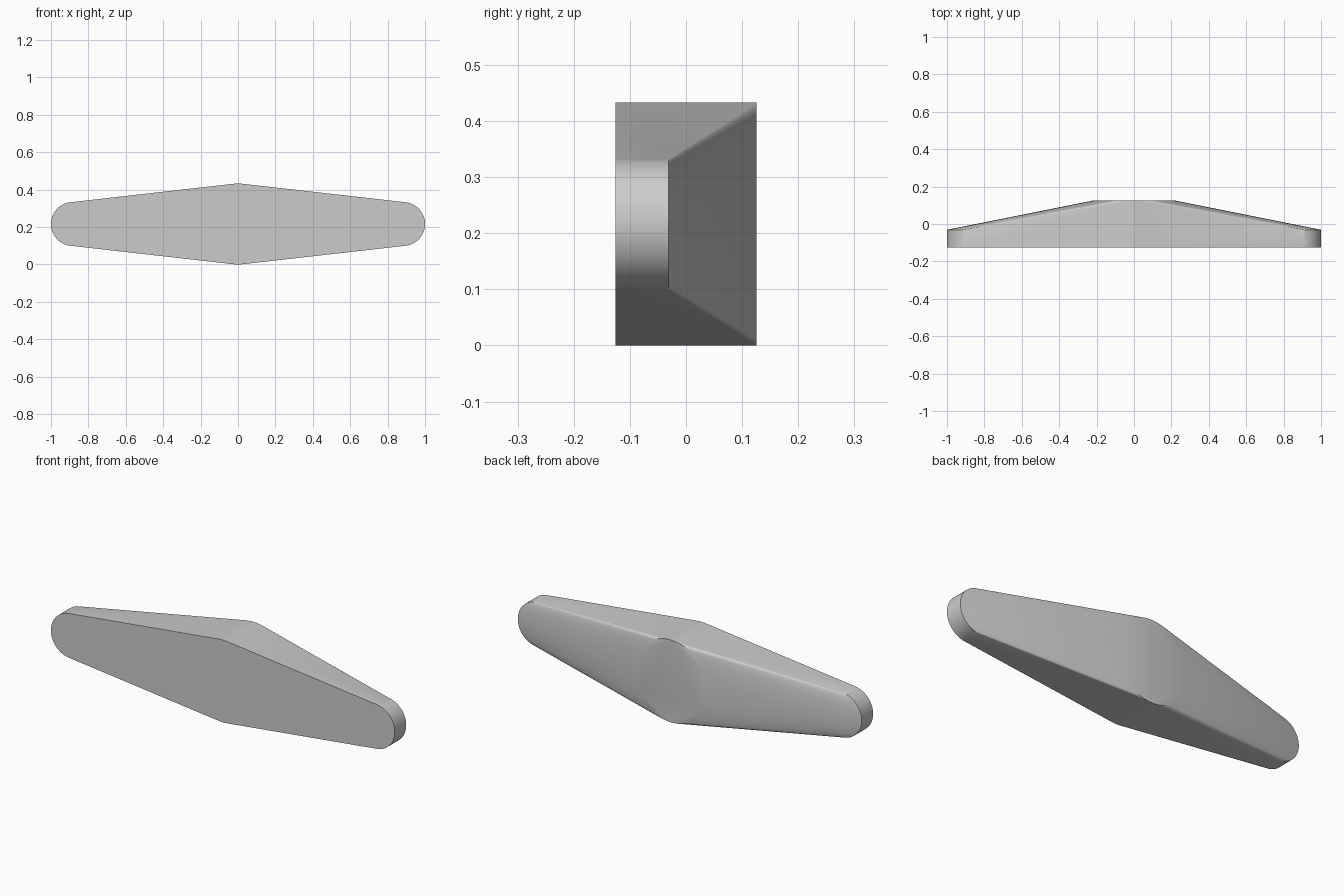
import bpy, bmesh, math

cube = bpy.data.objects.get("Cube")
if cube:
    bpy.data.objects.remove(cube, do_unlink=True)

HUB_R, TIP_R = 0.2165, 0.117
TIP_X = 1.0 - TIP_R
FRONT, TIP_BACK, HUB_BACK = -0.126, -0.031, 0.126
SEGMENTS = 96

# Plain grey finish
grey = bpy.data.materials.new("light_grey")
grey.use_nodes = True
colour = (0.6, 0.6, 0.6, 1.0)
grey.diffuse_color = colour
grey.node_tree.nodes["Principled BSDF"].inputs["Base Color"].default_value = colour


def disc(bm, x, radius, back):
    """Add the rims of a short cylinder lying along y."""
    for i in range(SEGMENTS):
        a = 2 * math.pi * i / SEGMENTS
        for y in (FRONT, back):
            bm.verts.new((x + radius * math.cos(a), y, HUB_R + radius * math.sin(a)))


# Tapered bar: a tall round hub blended into a low round tip on each side
bm = bmesh.new()
disc(bm, 0, HUB_R, HUB_BACK)
for side in (-1, 1):
    disc(bm, side * TIP_X, TIP_R, TIP_BACK)
hull = bmesh.ops.convex_hull(bm, input=bm.verts)
loose = [v for v in bm.verts if not v.link_faces]
bmesh.ops.delete(bm, geom=loose, context='VERTS')

# Merge the flat front, hub top and strips into clean faces
bmesh.ops.dissolve_limit(bm, angle_limit=math.radians(0.1),
                         verts=bm.verts, edges=bm.edges)
bmesh.ops.recalc_face_normals(bm, faces=bm.faces)

mesh = bpy.data.meshes.new("tapered_bar")
bm.to_mesh(mesh)
bm.free()
mesh.materials.append(grey)
bar = bpy.data.objects.new("tapered_bar", mesh)
bpy.context.collection.objects.link(bar)

# Smooth the rounded surfaces, keep the rims sharp
bpy.ops.object.select_all(action='DESELECT')
bar.select_set(True)
bpy.context.view_layer.objects.active = bar
bpy.ops.object.shade_smooth_by_angle(angle=math.radians(30))
